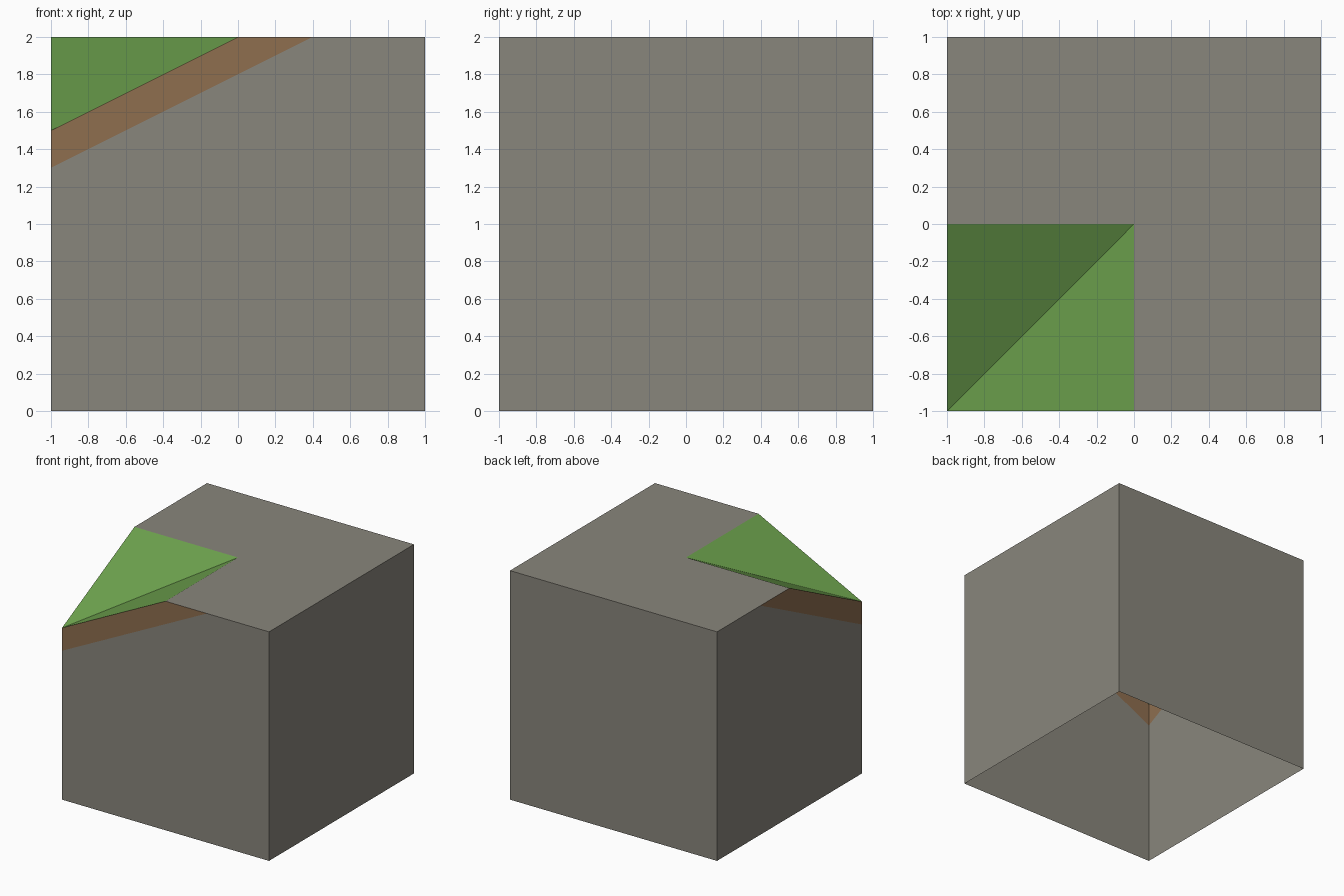
import bpy
import bmesh

if "Cube" in bpy.data.objects:
    bpy.data.objects.remove(bpy.data.objects["Cube"])


def material(name, rgb):
    """Flat material from 0-255 display values, stored as linear."""
    mat = bpy.data.materials.new(name)
    lin = [((c / 255 + 0.055) / 1.055) ** 2.4 for c in rgb]
    mat.diffuse_color = (*lin, 1.0)
    mat.use_nodes = True
    mat.node_tree.nodes["Principled BSDF"].inputs["Base Color"].default_value = mat.diffuse_color
    return mat


def diagonal_part(name, mat, polygons):
    """Flat faces plus their mirror image across the x = y diagonal."""
    bm = bmesh.new()
    for pts in polygons:
        mirrored = [(y, x, z) for x, y, z in reversed(pts)]
        for loop in (pts, mirrored):
            bm.faces.new([bm.verts.new(p) for p in loop])
    bmesh.ops.remove_doubles(bm, verts=bm.verts, dist=0.0001)
    mesh = bpy.data.meshes.new(name)
    bm.to_mesh(mesh)
    bm.free()
    mesh.materials.append(mat)
    obj = bpy.data.objects.new(name, mesh)
    bpy.context.collection.objects.link(obj)
    return obj


H = 2.0         # block height
LOW = 1.5       # lowered corner of the grass
SOIL = 1.3      # bottom of the soil band at that corner
SOIL_END = 0.4  # where the soil band meets the top edge

rock = material("rock grey", (137, 134, 124))
soil = material("soil brown", (142, 110, 79))
grass = material("grass green", (107, 159, 76))

# Rock shell, open underneath: front wall, right wall, half of the top
diagonal_part("rock_block", rock, [
    [(-1, -1, 0), (1, -1, 0), (1, -1, H), (SOIL_END, -1, H), (-1, -1, SOIL)],
    [(1, -1, 0), (1, 1, 0), (1, 1, H), (1, -1, H)],
    [(0, -1, H), (SOIL_END, -1, H), (1, -1, H), (1, 1, H), (0, 0, H)],
])

# Soil band under the grass on the front and left walls
diagonal_part("soil_band", soil, [
    [(-1, -1, SOIL), (SOIL_END, -1, H), (0, -1, H), (-1, -1, LOW)],
])

# Grass slopes meeting in a valley along the diagonal
diagonal_part("grass_slope", grass, [
    [(-1, -1, LOW), (0, -1, H), (0, 0, H)],
])
